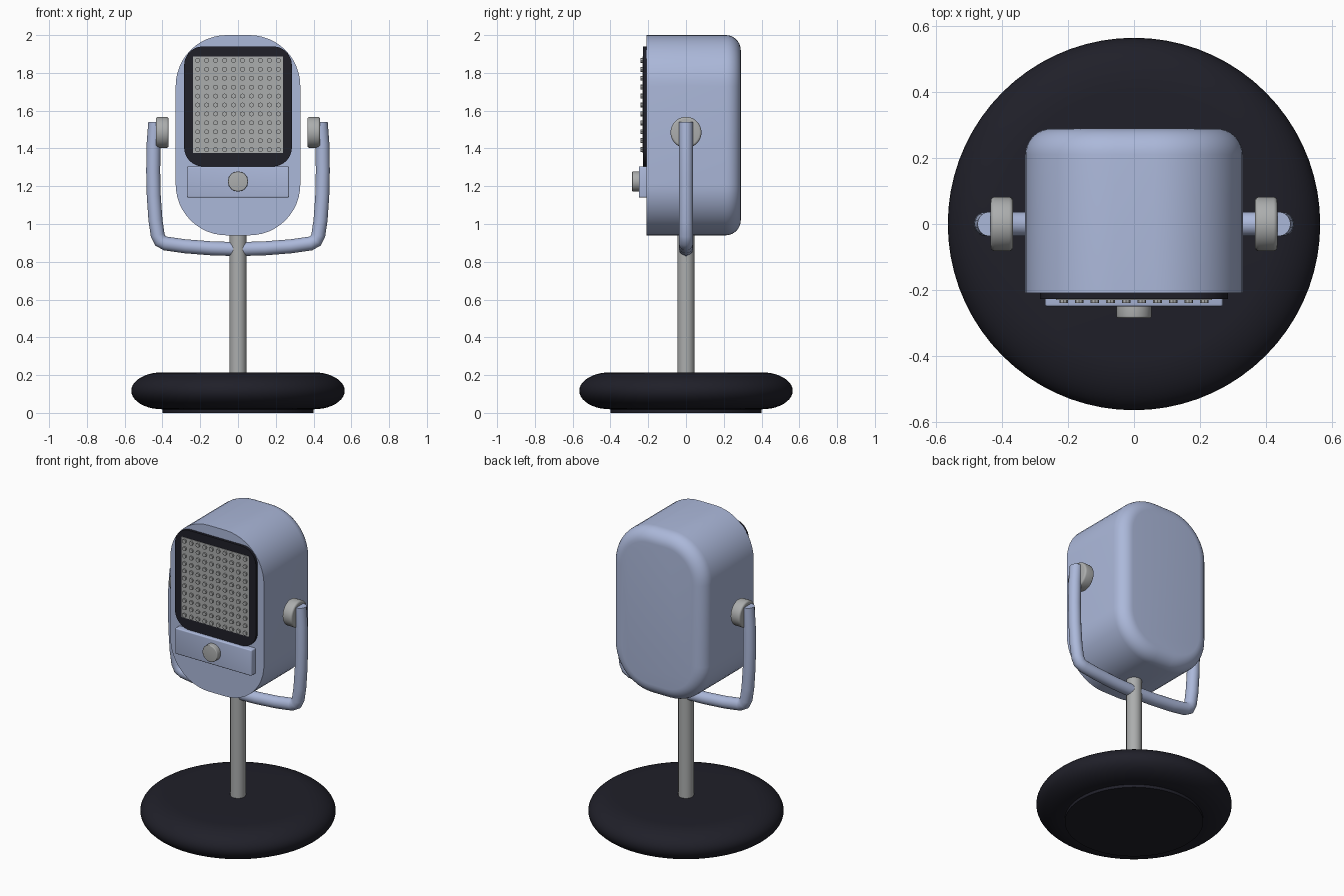
import bpy, bmesh, math
from mathutils import Matrix, Vector

cube = bpy.data.objects.get("Cube")
if cube:
    bpy.data.objects.remove(cube, do_unlink=True)


def material(name, rgb):
    m = bpy.data.materials.new(name)
    m.use_nodes = True
    m.diffuse_color = (*rgb, 1)
    m.node_tree.nodes["Principled BSDF"].inputs["Base Color"].default_value = (*rgb, 1)
    return m


BLUE = material("powder blue", (0.41, 0.48, 0.70))
GREY = material("brushed grey", (0.41, 0.42, 0.42))
DARK = material("near black", (0.014, 0.014, 0.022))


def finish(bm, name, mat, angle=35):
    bmesh.ops.recalc_face_normals(bm, faces=bm.faces)
    mesh = bpy.data.meshes.new(name)
    bm.to_mesh(mesh)
    bm.free()
    mesh.materials.append(mat)
    mesh.shade_smooth()
    mesh.set_sharp_from_angle(angle=math.radians(angle))
    ob = bpy.data.objects.new(name, mesh)
    bpy.context.collection.objects.link(ob)
    return ob


def bevel(bm, edges, size, segments):
    bmesh.ops.bevel(bm, geom=edges, offset=size, segments=segments, profile=0.5, affect='EDGES')


def slab(name, mat, half_x, z0, z1, radius, front, back, front_bevel=0, back_bevel=0):
    """Rounded rectangle in XZ, extruded along Y."""
    bm = bmesh.new()
    steps = 12 if radius > 0.05 else 3
    hz, zc = (z1 - z0) / 2, (z0 + z1) / 2
    ring = []
    for q, (sx, sz) in enumerate([(1, 1), (-1, 1), (-1, -1), (1, -1)]):
        for i in range(steps + 1):
            a = (q + i / steps) * math.pi / 2
            ring.append(bm.verts.new((sx * (half_x - radius) + radius * math.cos(a), front,
                                      zc + sz * (hz - radius) + radius * math.sin(a))))
    face = bm.faces.new(ring)
    new = bmesh.ops.extrude_face_region(bm, geom=[face], use_keep_orig=True)["geom"]
    bmesh.ops.translate(bm, vec=(0, back - front, 0),
                        verts=[v for v in new if isinstance(v, bmesh.types.BMVert)])
    bmesh.ops.recalc_face_normals(bm, faces=bm.faces)
    for y, size, seg in ((front, front_bevel, 3), (back, back_bevel, 8)):
        if size:
            bevel(bm, [e for e in bm.edges
                       if all(abs(v.co.y - y) < 1e-5 for v in e.verts)], size, seg)
    return finish(bm, name, mat)


def cylinder(name, mat, radius, start, end, round_edge=0, sides=48):
    start, end = Vector(start), Vector(end)
    axis = end - start
    bm = bmesh.new()
    place = Matrix.Translation((start + end) / 2) @ axis.to_track_quat('Z', 'Y').to_matrix().to_4x4()
    bmesh.ops.create_cone(bm, cap_ends=True, segments=sides, radius1=radius, radius2=radius,
                          depth=axis.length, matrix=place)
    if round_edge:
        rims = [e for e in bm.edges if any(len(f.verts) > 4 for f in e.link_faces)]
        bevel(bm, rims, round_edge, 4)
    return finish(bm, name, mat)


# Round weighted base: a lathed half profile
bm = bmesh.new()
profile = [(0, 0.215)]
for i in range(21):
    a = math.pi / 2 - math.pi * i / 20
    profile.append((0.40 + 0.165 * math.cos(a), 0.117 + 0.098 * math.sin(a)))
profile.append((0, 0.019))
verts = [bm.verts.new((r, 0, z)) for r, z in profile]
edges = [bm.edges.new(pair) for pair in zip(verts, verts[1:])]
bmesh.ops.spin(bm, geom=verts + edges, cent=(0, 0, 0), axis=(0, 0, 1),
               angle=math.tau, steps=72, use_duplicate=False)
bmesh.ops.remove_doubles(bm, verts=bm.verts, dist=1e-5)
finish(bm, "base", DARK, 40)
cylinder("base_foot_pad", DARK, 0.40, (0, 0, 0), (0, 0, 0.03), sides=72)

# Stand pole
cylinder("stand_pole", GREY, 0.045, (0, 0, 0.2), (0, 0, 1.0), sides=32)

# Housing with soft back edge
slab("housing", BLUE, 0.33, 0.94, 2.0, 0.27, -0.21, 0.29, back_bevel=0.08)

# Grille: dark surround, metal panel, rows of studs
slab("grille_surround", DARK, 0.285, 1.305, 1.94, 0.10, -0.227, -0.205)
slab("grille_panel", GREY, 0.237, 1.375, 1.888, 0.002, -0.230, -0.22)
bm = bmesh.new()
for col in range(10):
    for row in range(11):
        spot = Matrix.Translation(((col - 4.5) * 0.0475, -0.232, 1.63 + (row - 5) * 0.0472))
        bmesh.ops.create_cone(bm, cap_ends=True, segments=8, radius1=0.013, radius2=0.013,
                              depth=0.016, matrix=spot @ Matrix.Rotation(math.pi / 2, 4, 'X'))
finish(bm, "grille_studs", GREY)

# Control plate and dial
slab("control_plate", BLUE, 0.27, 1.14, 1.305, 0.008, -0.25, -0.205, front_bevel=0.006)
cylinder("control_dial", GREY, 0.053, (0, -0.24, 1.225), (0, -0.285, 1.225), 0.005)

# Pivot knobs on both sides
for side, label in ((1, "left"), (-1, "right")):
    cylinder(label + "_pivot_knob", GREY, 0.082, (side * 0.367, 0, 1.485),
             (side * 0.435, 0, 1.485), 0.012)

# Yoke: one tube swept along a mirrored path
half = [(0.438, 1.54), (0.447, 1.42), (0.449, 1.28), (0.446, 1.15), (0.437, 1.02),
        (0.425, 0.94), (0.412, 0.912), (0.385, 0.897), (0.28, 0.882), (0.14, 0.871)]
path = [(x, 0, z) for x, z in half] + [(0, 0, 0.867)] + [(-x, 0, z) for x, z in reversed(half)]
bm = bmesh.new()
points = [Vector(p) for p in path]
rings = []
for i, p in enumerate(points):
    tangent = (points[min(i + 1, len(points) - 1)] - points[max(i - 1, 0)]).normalized()
    if i in (0, len(points) - 1):
        tangent = Vector((0, 0, -1 if i == 0 else 1))
    normal = tangent.cross(Vector((0, 1, 0)))
    rings.append([bm.verts.new(p + 0.037 * (normal * math.cos(a) + Vector((0, math.sin(a), 0))))
                  for a in (math.tau * k / 20 for k in range(20))])
for a, b in zip(rings, rings[1:]):
    for k in range(20):
        n = (k + 1) % 20
        bm.faces.new((a[k], a[n], b[n], b[k]))
bm.faces.new(rings[0])
bm.faces.new(rings[-1])
finish(bm, "yoke", BLUE, 50)
